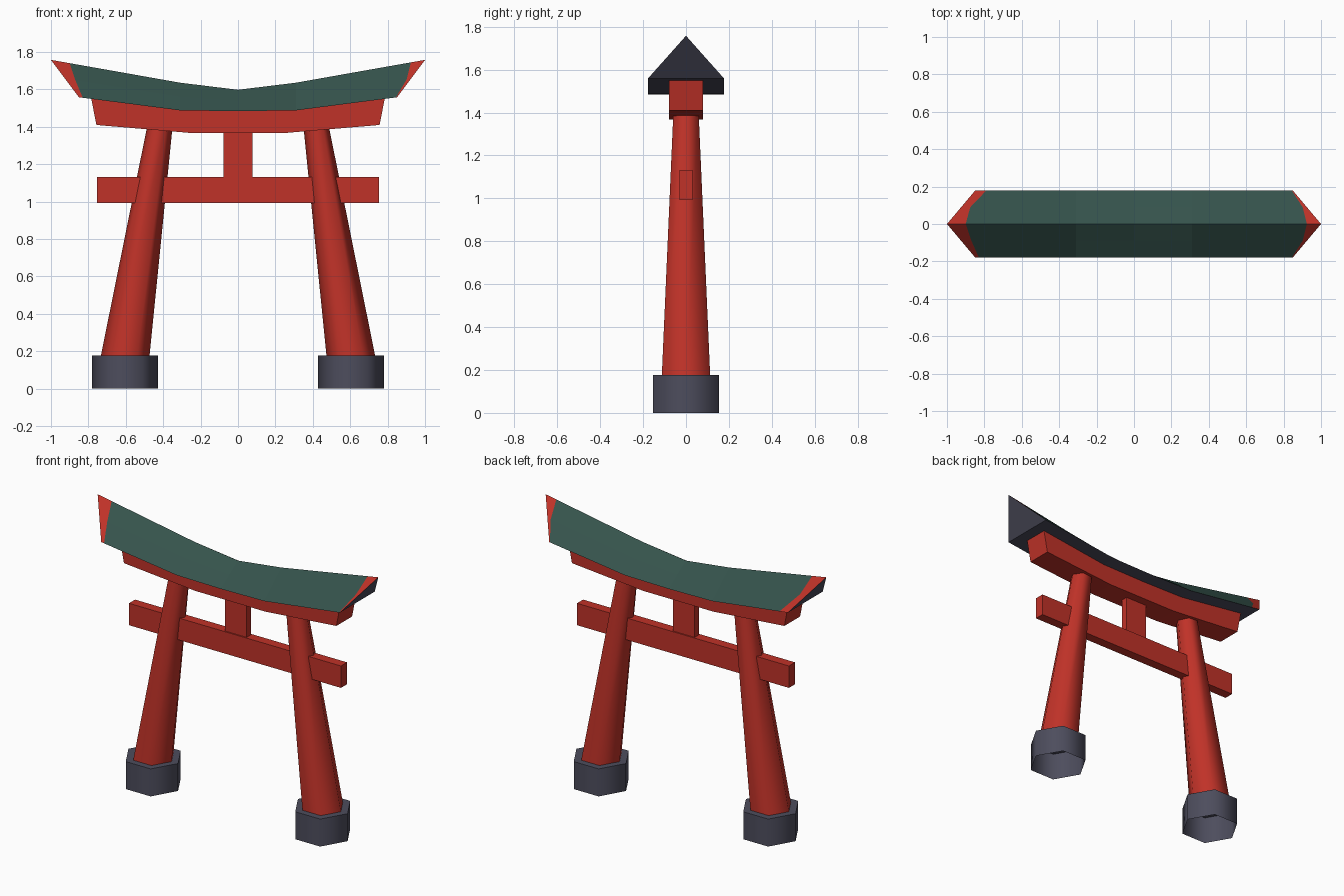
import bpy, bmesh, math
from mathutils import Vector

if "Cube" in bpy.data.objects:
    bpy.data.objects.remove(bpy.data.objects["Cube"])


def material(name, r, g, b):
    lin = [((c / 255 + 0.055) / 1.055) ** 2.4 for c in (r, g, b)]
    m = bpy.data.materials.new(name)
    m.diffuse_color = (*lin, 1)
    m.use_nodes = True
    m.node_tree.nodes["Principled BSDF"].inputs["Base Color"].default_value = m.diffuse_color
    return m


RED = material("vermilion red", 192, 50, 40)
GREEN = material("roof green", 53, 83, 76)
GREY = material("slate grey", 77, 77, 93)


def finish(name, bm, mats, smooth=False):
    bmesh.ops.recalc_face_normals(bm, faces=bm.faces)
    me = bpy.data.meshes.new(name)
    bm.to_mesh(me)
    bm.free()
    for m in mats:
        me.materials.append(m)
    ob = bpy.data.objects.new(name, me)
    bpy.context.collection.objects.link(ob)
    if smooth:
        bpy.ops.object.select_all(action='DESELECT')
        ob.select_set(True)
        bpy.context.view_layer.objects.active = ob
        bpy.ops.object.shade_smooth_by_angle(angle=math.radians(70))
    return ob


def extrude_profile(name, points, half_depth, mat):
    """Solid from an x/z outline, centred on y = 0."""
    bm = bmesh.new()
    rings = [[bm.verts.new((x, y, z)) for x, z in points]
             for y in (-half_depth, half_depth)]
    n = len(points)
    for ring in rings:
        bm.faces.new(ring)
    for i in range(n):
        j = (i + 1) % n
        bm.faces.new((rings[0][i], rings[0][j], rings[1][j], rings[1][i]))
    return finish(name, bm, [mat])


def hex_column(name, bottom, top, mat, open_bottom=False):
    """Six-sided column between two (x, z, radius) rings."""
    bm = bmesh.new()
    rings = [[bm.verts.new((x + r * math.cos(k * math.pi / 3),
                            r * math.sin(k * math.pi / 3), z))
              for k in range(6)] for x, z, r in (bottom, top)]
    for k in range(6):
        j = (k + 1) % 6
        bm.faces.new((rings[0][k], rings[0][j], rings[1][j], rings[1][k]))
    bm.faces.new(rings[1])
    if not open_bottom:
        bm.faces.new(rings[0][::-1])
    return finish(name, bm, [mat], smooth=True)


# Leaning legs on hollow stone bases
for side, s in (("left", -1), ("right", 1)):
    hex_column(side + "_base", (s * 0.604, 0, 0.177), (s * 0.604, 0.177, 0.177),
               GREY, open_bottom=True)
    hex_column(side + "_leg", (s * 0.603, 0.177, 0.13), (s * 0.415, 1.42, 0.067), RED)

# Lower tie beam and short centre strut
extrude_profile("tie_beam", [(-0.755, 0.992), (0.755, 0.992),
                             (0.755, 1.133), (-0.755, 1.133)], 0.031, RED)
extrude_profile("centre_strut", [(-0.078, 1.12), (0.078, 1.12),
                                 (0.078, 1.40), (-0.078, 1.40)], 0.023, RED)

# Curved upper beam under the roof
half = [(0.25, 1.367), (0.757, 1.41), (0.785, 1.554), (0.31, 1.496)]
extrude_profile("upper_beam", half + [(-x, z) for x, z in reversed(half)], 0.08, RED)


# Roof: rows run front eave, front mid, ridge, back mid, back eave
W = 0.178


def section(ridge, eave):
    """Five points across the roof from (x, z) of ridge and eave."""
    r = Vector((ridge[0], 0, ridge[1]))
    f = Vector((eave[0], -W, eave[1]))
    b = Vector((eave[0], W, eave[1]))
    return [f, (f + r) / 2, r, (b + r) / 2, b]


def wing(s):
    return (section((s * 0.31, 1.636), (s * 0.31, 1.488)),
            section((s * 1.0, 1.758), (s * 0.85, 1.558)))


def paint_line(s, ts):
    inner, tip = wing(s)
    return [a.lerp(b, t) for a, b, t in zip(inner, tip, ts)]


left_in, left_tip = wing(-1)
right_in, right_tip = wing(1)
columns = [left_tip, paint_line(-1, (0.963, 0.91, 0.855, 0.92, 0.89)), left_in,
           section((0, 1.598), (0, 1.484)), right_in,
           paint_line(1, (0.99, 0.963, 0.89, 0.963, 0.99)), right_tip]

bm = bmesh.new()
grid = [[bm.verts.new(p) for p in col] for col in columns]
last = len(grid) - 2
for i in range(last + 1):
    a, b = grid[i], grid[i + 1]
    for k in range(4):
        f = bm.faces.new((a[k], b[k], b[k + 1], a[k + 1]))
        f.material_index = 1 if i in (0, last) else 0   # red painted tips
    bm.faces.new((a[0], a[4], b[4], b[0])).material_index = 2
for end in (grid[0], grid[-1]):
    bm.faces.new(end).material_index = 2
finish("roof", bm, [GREEN, RED, GREY])
